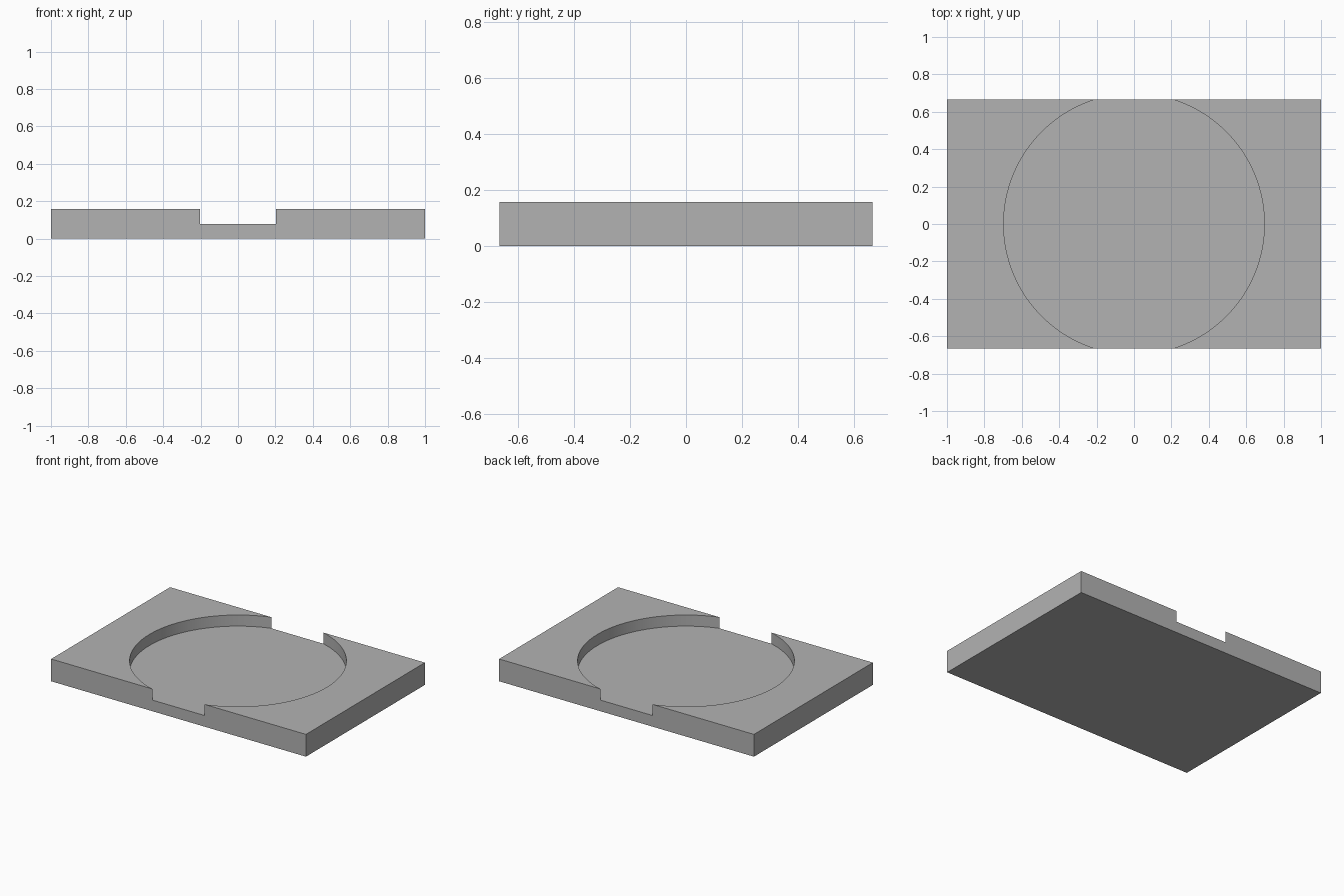
import bpy
import math

cube = bpy.data.objects.get("Cube")
if cube:
    bpy.data.objects.remove(cube, do_unlink=True)

WIDTH, DEPTH, HEIGHT = 2.0, 1.333, 0.158
FLOOR = 0.079
RADIUS = 0.697

# Single flat grey
grey = bpy.data.materials.new("plain grey")
grey.use_nodes = True
colour = (0.45, 0.45, 0.45, 1.0)
grey.diffuse_color = colour
grey.node_tree.nodes["Principled BSDF"].inputs["Base Color"].default_value = colour

# Rectangular block
bpy.ops.mesh.primitive_cube_add(size=1, location=(0, 0, HEIGHT / 2))
block = bpy.context.object
block.name = "recessed_block"
block.scale = (WIDTH, DEPTH, HEIGHT)
bpy.ops.object.transform_apply(location=True, rotation=False, scale=True)
block.data.materials.append(grey)

# Round cutter, wider than the block is deep, so the recess opens front and back
bpy.ops.mesh.primitive_cylinder_add(vertices=128, radius=RADIUS, depth=HEIGHT,
                                    location=(0, 0, FLOOR + HEIGHT / 2))
cutter = bpy.context.object
cutter.name = "recess_cutter"
cutter.hide_render = True
cutter.data.materials.append(grey)

# Cut the recess and discard the cutter
bpy.ops.object.select_all(action='DESELECT')
block.select_set(True)
bpy.context.view_layer.objects.active = block
cut = block.modifiers.new("round recess", 'BOOLEAN')
cut.operation = 'DIFFERENCE'
cut.solver = 'EXACT'
cut.object = cutter
bpy.ops.object.modifier_apply(modifier=cut.name)
bpy.data.objects.remove(cutter, do_unlink=True)

# Smooth curved walls, crisp edges
bpy.ops.object.shade_smooth_by_angle(angle=math.radians(30))
